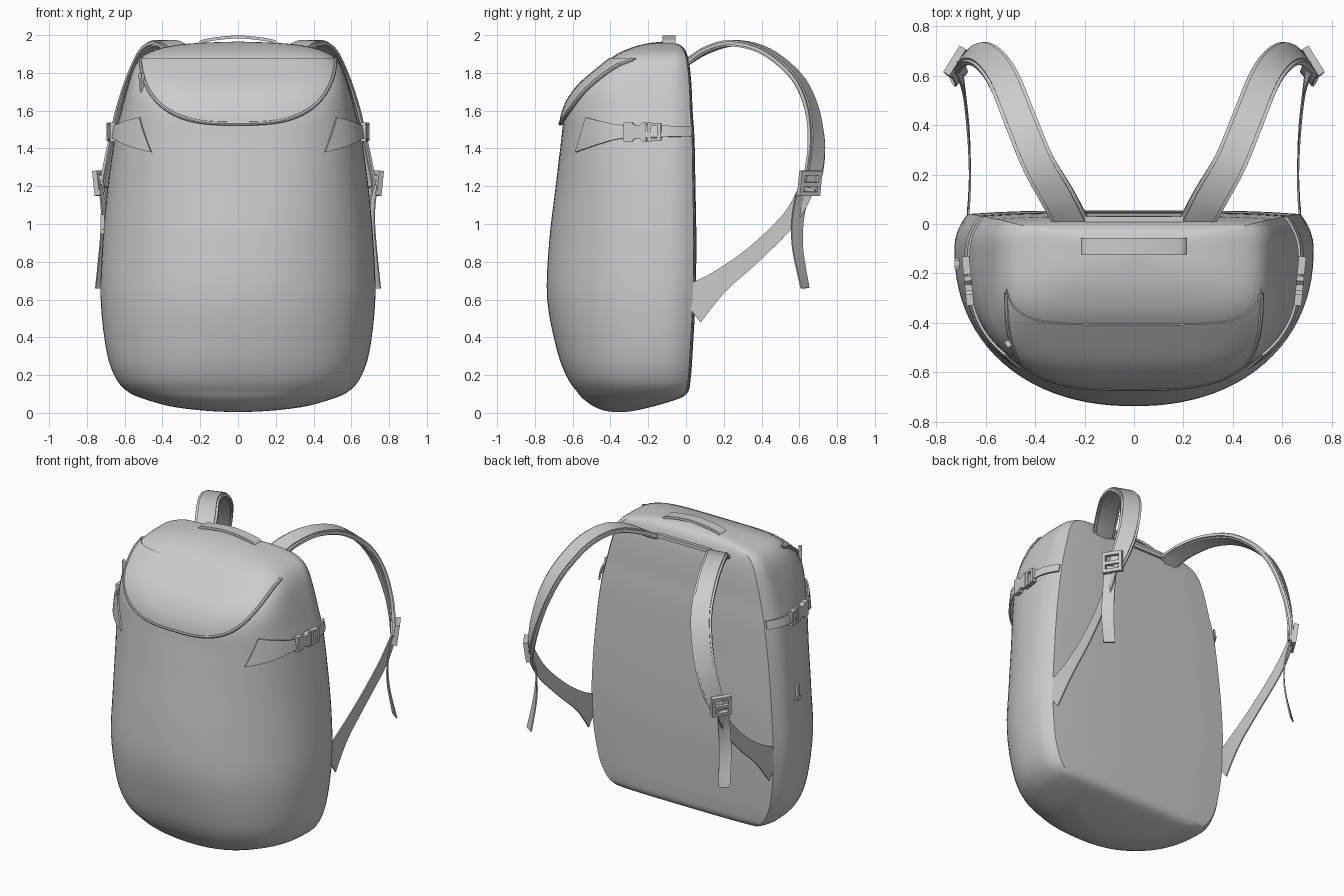
import bpy, bmesh, math
from mathutils import Vector

cube = bpy.data.objects.get("Cube")
if cube:
    bpy.data.objects.remove(cube, do_unlink=True)

fabric = bpy.data.materials.new("grey_fabric")
fabric.use_nodes = True
grey = (0.6, 0.6, 0.6, 1.0)
fabric.diffuse_color = grey
fabric.node_tree.nodes["Principled BSDF"].inputs["Base Color"].default_value = grey
parts = []


def finish(name, data, mirror=False):
    obj = bpy.data.objects.new(name, data)
    bpy.context.scene.collection.objects.link(obj)
    data.materials.append(fabric)
    if mirror:
        obj.modifiers.new("mirror", 'MIRROR').use_mirror_merge = False
    parts.append(obj)
    return obj


def mesh_from(bm, name):
    bmesh.ops.recalc_face_normals(bm, faces=bm.faces)
    mesh = bpy.data.meshes.new(name)
    bm.to_mesh(mesh)
    bm.free()
    return mesh


def spline(keys, t):
    """Smooth curve through rows of numbers; t counts rows."""
    last = len(keys) - 1
    i = max(0, min(int(t), last - 1))
    s = t - i
    p0, p1, p2, p3 = (keys[max(0, min(k, last))] for k in range(i - 1, i + 3))
    return [b + 0.5 * s * (c - a + s * (2*a - 5*b + 4*c - d + s * (3*(b - c) + d - a)))
            for a, b, c, d in zip(p0, p1, p2, p3)]


def sheet(name, func, nu, nv, thick, mirror=False):
    """Grid surface func(u, v), u in 0..1 and v in -1..1, given thickness."""
    bm = bmesh.new()
    rows = [[bm.verts.new(func(i / nu, 2 * j / nv - 1)) for j in range(nv + 1)]
            for i in range(nu + 1)]
    for a, b in zip(rows, rows[1:]):
        for j in range(nv):
            bm.faces.new((a[j], b[j], b[j + 1], a[j + 1]))
    mesh = mesh_from(bm, name)
    obj = finish(name, mesh)
    solid = obj.modifiers.new("thickness", 'SOLIDIFY')
    solid.thickness, solid.offset = thick, 0
    if mirror:
        obj.modifiers.new("mirror", 'MIRROR').use_mirror_merge = False
    return obj


def ribbon(name, keys, thick, scale=1.0, mirror=True):
    """Strap along keys: position, width direction, half width."""
    def func(u, v):
        t = u * (len(keys) - 1)
        row = spline(keys, t)
        tangent = Vector(spline(keys, t + 0.01)[:3]) - Vector(spline(keys, t - 0.01)[:3])
        tangent.normalize()
        side = Vector(row[3:6])
        side = (side - tangent * side.dot(tangent)).normalized()
        return Vector(row[:3]) + side * row[6] * v * scale
    return sheet(name, func, 40, 4, thick, mirror)


def rect(a0, a1, b0, b1):
    return [(a0, b0), (a1, b0), (a1, b1), (a0, b1)]


def plate(name, outlines, thick, origin, ua, ub, mirror=False):
    """Flat outlines in the plane of ua and ub, extruded both ways."""
    ua, ub, origin = Vector(ua).normalized(), Vector(ub).normalized(), Vector(origin)
    normal = ua.cross(ub).normalized() * thick / 2
    bm = bmesh.new()
    for outline in outlines:
        lower, upper = ([bm.verts.new(origin + ua * a + ub * b + normal * s)
                         for a, b in outline] for s in (-1, 1))
        bm.faces.new(lower)
        bm.faces.new(upper)
        for i in range(len(outline)):
            bm.faces.new((lower[i - 1], lower[i], upper[i], upper[i - 1]))
    return finish(name, mesh_from(bm, name), mirror)


# Body sections: height, half width, front, back, squareness
SECTIONS = [
    (.004, .02, -.37, -.33, 2.2), (.012, .18, -.43, -.27, 2.2), (.035, .36, -.49, -.17, 2.3),
    (.075, .5, -.545, -.04, 2.4), (.11, .58, -.575, .01, 2.4), (.18, .645, -.625, .025, 2.4),
    (.32, .695, -.68, .035, 2.3), (.6, .727, -.735, .05, 2.2), (.9, .717, -.725, .055, 2.2),
    (1.2, .69, -.69, .05, 2.4), (1.45, .655, -.66, .045, 2.8), (1.6, .62, -.64, .035, 3.2),
    (1.72, .588, -.575, .03, 4), (1.83, .55, -.455, .02, 4.8), (1.9, .49, -.365, .005, 5),
    (1.94, .37, -.27, -.02, 4.5), (1.958, .22, -.19, -.06, 3.5), (1.965, .03, -.13, -.1, 2.5)]
TAPER = 0.07


def section(t):
    z, w, f, b, n = spline(SECTIONS, t)
    return z, w, f, b, n, b - 0.19 * (b - f)


def section_at(height):
    lo, hi = 0, len(SECTIONS) - 1
    for _ in range(30):
        mid = (lo + hi) / 2
        lo, hi = (mid, hi) if section(mid)[0] < height else (lo, mid)
    return section(lo)


def front_y(x, z):
    _, w, f, b, n, ym = section_at(z)
    return ym - (ym - f) * max(0, 1 - min(1, abs(x) / w) ** n) ** (1 / n)


def side_x(y, z):
    _, w, f, b, n, ym = section_at(z)
    if y > ym:
        return w * (1 - TAPER * min(1, (y - ym) / (b - ym)) ** 2)
    return w * max(0, 1 - min(1, (ym - y) / (ym - f)) ** n) ** (1 / n)


def body_ring(t):
    z, w, f, b, n, ym = section(t)
    pts = []
    for k in range(49):
        c, s = math.cos(math.pi * k / 48), math.sin(math.pi * k / 48)
        r = (abs(c) ** n + abs(s) ** n) ** (-1 / n)
        pts.append((w * c * r, ym - (ym - f) * s * r, z))
    edge, rim = w * (1 - TAPER), b - 0.02 * w
    flank = [(w * (1 - TAPER * (k / 4) ** 2), ym + (rim - ym) * k / 4, z) for k in range(1, 5)]
    pts += [(-x, y, h) for x, y, h in flank]
    for k in range(1, 12):
        u = k / 6 - 1
        pts.append((edge * u, b + (rim - b) * u ** 4, z))
    return pts + flank[::-1]


# Main pack body
bm = bmesh.new()
steps = 4 * (len(SECTIONS) - 1)
rings = [[bm.verts.new(p) for p in body_ring(i / 4)] for i in range(steps + 1)]
for a, b in zip(rings, rings[1:]):
    for j in range(len(a)):
        bm.faces.new((a[j - 1], a[j], b[j], b[j - 1]))
bm.faces.new(rings[0])
bm.faces.new(rings[-1])
finish("pack_body", mesh_from(bm, "pack_body"))


# Lid flap with piped lower edge
def flap_point(u, v, lift=0.012):
    a = math.sin((u - 0.5) * math.pi)
    x, k = 0.515 * a, (v + 1) / 2
    low = 1.872 - 0.34 * math.sqrt(max(0, 1 - abs(a) ** 3))
    z = low + (1.873 - low) * k
    return x, front_y(x, z) - lift * (1 - k) - 0.001, z


sheet("lid_flap", flap_point, 48, 12, 0.012)
curve = bpy.data.curves.new("flap_piping", 'CURVE')
curve.dimensions, curve.bevel_depth, curve.bevel_resolution = '3D', 0.011, 2
line = curve.splines.new('POLY')
line.points.add(48)
for i, point in enumerate(line.points):
    point.co = (*flap_point(i / 48, -1), 1)
finish("flap_piping", curve)

# Side compression straps: y, height, half height, slant, lift
WING = [(-.557, 1.472, .092, .027, .012), (-.45, 1.482, .06, .012, .025),
        (-.34, 1.488, .036, 0, .03), (-.13, 1.49, .03, 0, .03), (.03, 1.49, .026, 0, .008)]


def wing_point(u, v):
    y, z, half, slant, lift = spline(WING, u * (len(WING) - 1))
    y, z = y + slant * v, z + half * v
    return side_x(y, z) + lift, y, z


sheet("compression_strap", wing_point, 32, 4, 0.01, True)

# Side release buckles
start = Vector((side_x(-.33, 1.488) + .035, -.33, 1.488))
along = Vector((side_x(-.13, 1.488) + .035, -.13, 1.488)) - start
half = [(0, .05), (.045, .05), (.06, .035), (.085, .035), (.1, .05), (.12, .05)]
clip = half + [(a, -b) for a, b in reversed(half)]
ladder = [rect(.126, .146, -.05, .05), rect(.18, .2, -.046, .046),
          rect(.14, .185, .034, .048), rect(.14, .185, -.048, -.034)]
plate("side_buckle", [clip] + ladder, 0.03, start, along, (0, 0, 1), True)

# Padded shoulder straps
SHOULDER = [
    (.25, 0, 1.85, 1, 0, 0, .07), (.31, .11, 1.92, 1, -.2, 0, .07),
    (.39, .25, 1.957, 1, -.3, 0, .067), (.46, .42, 1.915, 1, -.35, 0, .066),
    (.525, .58, 1.785, 1, -.4, 0, .065), (.58, .66, 1.63, 1, -.5, 0, .064),
    (.63, .69, 1.45, .8, -.6, 0, .062), (.67, .68, 1.3, .7, -.75, 0, .058),
    (.7, .65, 1.19, .6, -.8, 0, .05)]
ribbon("shoulder_strap", SHOULDER, 0.018)
ribbon("shoulder_pad", SHOULDER, 0.034, 0.8)

# Lower webbing anchored to the back corner of the body
ribbon("lower_webbing", [
    (.71, .645, 1.2, .2, -.7, .5, .042), (.69, .55, 1.03, 0, -.6, .8, .042),
    (.67, .36, .84, 0, -.6, .8, .046), (.665, .17, .69, 0, -.4, .9, .062),
    (.675, .01, .565, 0, 0, 1, .11)], 0.008)

# Loose webbing tail below the adjuster
ribbon("webbing_tail", [
    (.715, .63, 1.2, .5, -.8, 0, .04), (.7, .595, 1.05, .5, -.7, 0, .038),
    (.705, .59, .88, .6, -.6, 0, .038), (.725, .63, .66, .7, -.5, 0, .036)], 0.008)

# Strap adjuster buckles
bars = [rect(-.06, .06, z, z + .022) for z in (-.065, -.015, .045)]
rails = [rect(s * .053 - .01, s * .053 + .01, -.065, .067) for s in (-1, 1)]
plate("strap_adjuster", bars + rails, 0.03, (.72, .655, 1.215), (.5, -.8, 0), (.1, .1, 1), True)

# Top carry handle and back yoke
ribbon("carry_handle", [(x, -.09, z, 0, 1, 0, .034) for x, z in
       ((-.21, 1.95), (-.17, 1.972), (0, 1.99), (.17, 1.972), (.21, 1.95))], 0.016, 1, False)
plate("back_yoke", [rect(-.2, .2, -.012, .012)], 0.03, (0, .015, 1.875), (1, 0, 0), (0, 0, 1))

# Zip pulls on the flap corner and the side
pull = [rect(-.014, .014, .02, .05), rect(-.008, .008, -.055, .025)]
plate("flap_zip_pull", pull, 0.02, (-.51, front_y(.505, 1.75) - .02, 1.75), (.5, -.8, 0), (0, 0, 1))
plate("side_zip_pull", pull + [rect(-.022, .022, -.05, -.03)], 0.02,
      (-side_x(-.16, 1) - .01, -.16, 1), (0, 1, 0), (0, 0, 1))

# Apply modifiers and smooth the rounded surfaces
bpy.ops.object.select_all(action='DESELECT')
for obj in parts:
    obj.select_set(True)
bpy.context.view_layer.objects.active = parts[0]
bpy.ops.object.convert(target='MESH')
bpy.ops.object.shade_smooth_by_angle(angle=math.radians(40))
